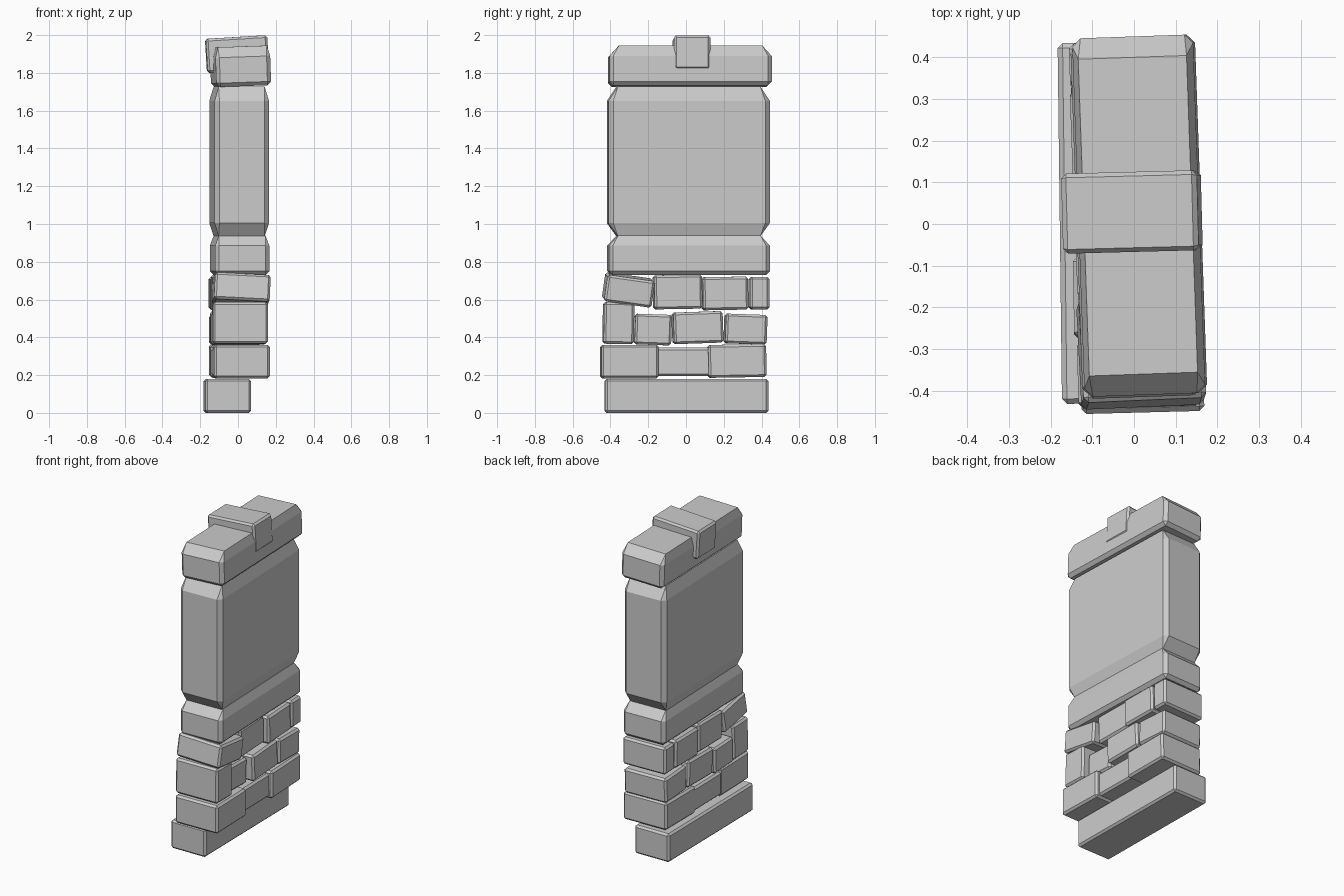
import bpy, bmesh
from math import radians
from mathutils import Euler

if "Cube" in bpy.data.objects:
    bpy.data.objects.remove(bpy.data.objects["Cube"])


def stone(name, x, y, z, rot=(0, 0, 0), edge=0.012, top=None, bottom=None):
    """Chamfered block. top / bottom = (inset x, inset y, height) of the end chamfers."""
    top = top or (edge, edge, edge)
    bottom = bottom or (edge, edge, edge)
    hx, hy, hz = [(b - a) / 2 for a, b in (x, y, z)]
    rings = [(-hz, bottom[0], bottom[1]), (-hz + bottom[2], 0, 0),
             (hz - top[2], 0, 0), (hz, top[0], top[1])]
    bm = bmesh.new()
    for h, ix, iy in rings:
        for sx in (-1, 1):
            for sy in (-1, 1):
                ax, ay = hx - ix, hy - iy
                if ix or iy:
                    bm.verts.new((sx * ax, sy * ay, h))
                else:
                    bm.verts.new((sx * ax, sy * (ay - edge), h))
                    bm.verts.new((sx * (ax - edge), sy * ay, h))
    bmesh.ops.convex_hull(bm, input=bm.verts[:])
    bmesh.ops.dissolve_limit(bm, angle_limit=radians(0.5),
                             verts=bm.verts[:], edges=bm.edges[:])
    bmesh.ops.recalc_face_normals(bm, faces=bm.faces[:])
    me = bpy.data.meshes.new(name)
    bm.to_mesh(me)
    bm.free()
    ob = bpy.data.objects.new(name, me)
    ob.location = [(a + b) / 2 for a, b in (x, y, z)]
    ob.rotation_euler = Euler([radians(r) for r in rot])
    bpy.context.collection.objects.link(ob)
    return ob


# Foot slab, set off toward -x
stone("foot_slab", (-0.178, 0.064), (-0.43, 0.435), (0, 0.18), (0, 0, 0.7))

# Three courses of loose stones: x range, y range, z range, rotation
courses = {
    "lower": [
        ((-0.13, 0.165), (-0.452, -0.148), (0.183, 0.36), (0, 0, 1.5)),
        ((-0.14, 0.135), (-0.16, 0.13), (0.195, 0.345), (0, 0, 1)),
        ((-0.15, 0.15), (0.115, 0.422), (0.188, 0.362), (1, 0, 1.5)),
    ],
    "middle": [
        ((-0.135, 0.157), (-0.438, -0.278), (0.365, 0.585), (-1, 0, 1.5)),
        ((-0.145, 0.12), (-0.272, -0.078), (0.36, 0.522), (-2, 0, 1)),
        ((-0.145, 0.15), (-0.07, 0.192), (0.368, 0.535), (2, 0, 2)),
        ((-0.15, 0.14), (0.205, 0.425), (0.365, 0.522), (-2, 0, 2)),
    ],
    "upper": [
        ((-0.13, 0.165), (-0.432, -0.178), (0.58, 0.722), (-8, 3, 2.5)),
        ((-0.14, 0.13), (-0.172, 0.082), (0.55, 0.73), (1, 0, 2)),
        ((-0.15, 0.148), (0.085, 0.325), (0.545, 0.72), (1, 0, 2)),
        ((-0.155, 0.14), (0.335, 0.437), (0.548, 0.72), (0, 0, 2)),
    ],
}
for course, stones in courses.items():
    for i, (x, y, z, rot) in enumerate(stones, 1):
        stone(f"{course}_stone_{i}", x, y, z, rot)

# Band slab with sloped top
stone("band_slab", (-0.135, 0.152), (-0.413, 0.44), (0.73, 0.94), (0, 0, 2),
      edge=0.02, top=(0.02, 0.05, 0.055))

# Main panel with deep chamfers
stone("main_panel", (-0.138, 0.15), (-0.415, 0.44), (0.935, 1.727), (0, 0, 2),
      edge=0.025, top=(0.022, 0.05, 0.075), bottom=(0.022, 0.05, 0.07))

# Cap slab, slightly tilted
stone("cap_slab", (-0.132, 0.158), (-0.41, 0.45), (1.73, 1.94), (0, -2, 2),
      edge=0.02, top=(0.015, 0.05, 0.055))

# Block straddling the cap
stone("top_block", (-0.168, 0.158), (-0.067, 0.125), (1.809, 1.99), (0, -3.5, 1.5),
      top=(0.012, 0.01, 0.012))
